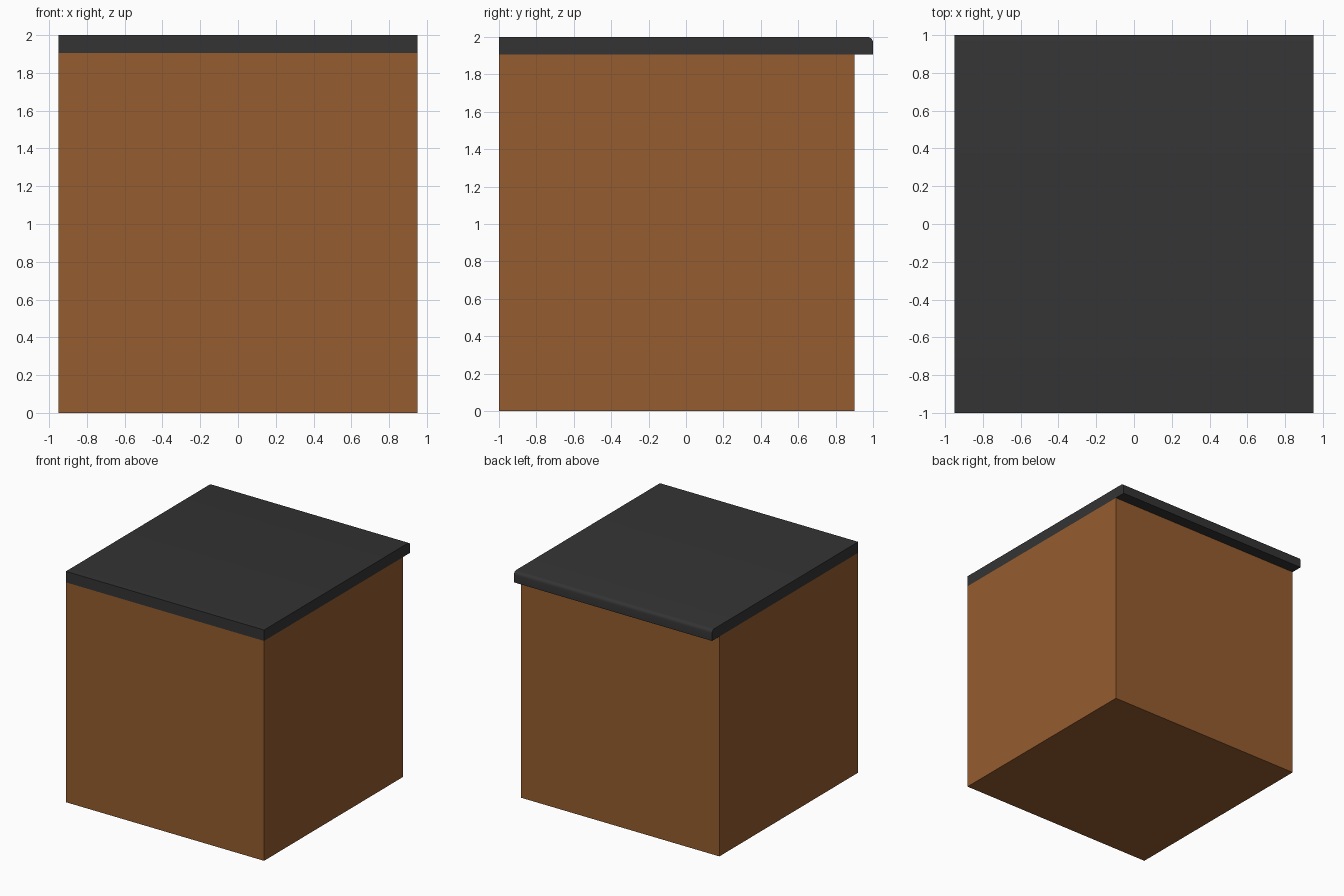
import bpy, bmesh, math

if "Cube" in bpy.data.objects:
    bpy.data.objects.remove(bpy.data.objects["Cube"])

def material(name, rgb):
    m = bpy.data.materials.new(name)
    m.diffuse_color = (*rgb, 1)
    m.use_nodes = True
    m.node_tree.nodes["Principled BSDF"].inputs["Base Color"].default_value = m.diffuse_color
    return m

def extrude_profile(name, profile, half_width, mat):
    """Closed (y, z) profile extruded along x."""
    bm = bmesh.new()
    face = bm.faces.new([bm.verts.new((-half_width, y, z)) for y, z in profile])
    ext = bmesh.ops.extrude_face_region(bm, geom=[face])
    verts = [g for g in ext["geom"] if isinstance(g, bmesh.types.BMVert)]
    bmesh.ops.translate(bm, verts=verts, vec=(2 * half_width, 0, 0))
    bmesh.ops.recalc_face_normals(bm, faces=bm.faces)
    me = bpy.data.meshes.new(name)
    bm.to_mesh(me)
    bm.free()
    me.materials.append(mat)
    ob = bpy.data.objects.new(name, me)
    bpy.context.collection.objects.link(ob)
    return ob

wood = material("brown wood", (0.30, 0.107, 0.028))
stone = material("dark countertop", (0.034, 0.034, 0.035))

# Cabinet body
extrude_profile("cabinet_body", [(-1, 0), (0.9, 0), (0.9, 1.905), (-1, 1.905)], 0.95, wood)

# Countertop with a rounded lip overhanging the back
R = 0.03
lip = [(1 - R + R * math.sin(a), 2 - R + R * math.cos(a))
       for a in (math.pi / 2 * i / 4 for i in range(5))]
top = extrude_profile("countertop", [(-1, 1.905), (-1, 2)] + lip + [(1, 1.905)], 0.95, stone)

# Smooth the rounded lip, keep the other edges sharp
bpy.context.view_layer.objects.active = top
top.select_set(True)
bpy.ops.object.shade_smooth_by_angle(angle=math.radians(40))
